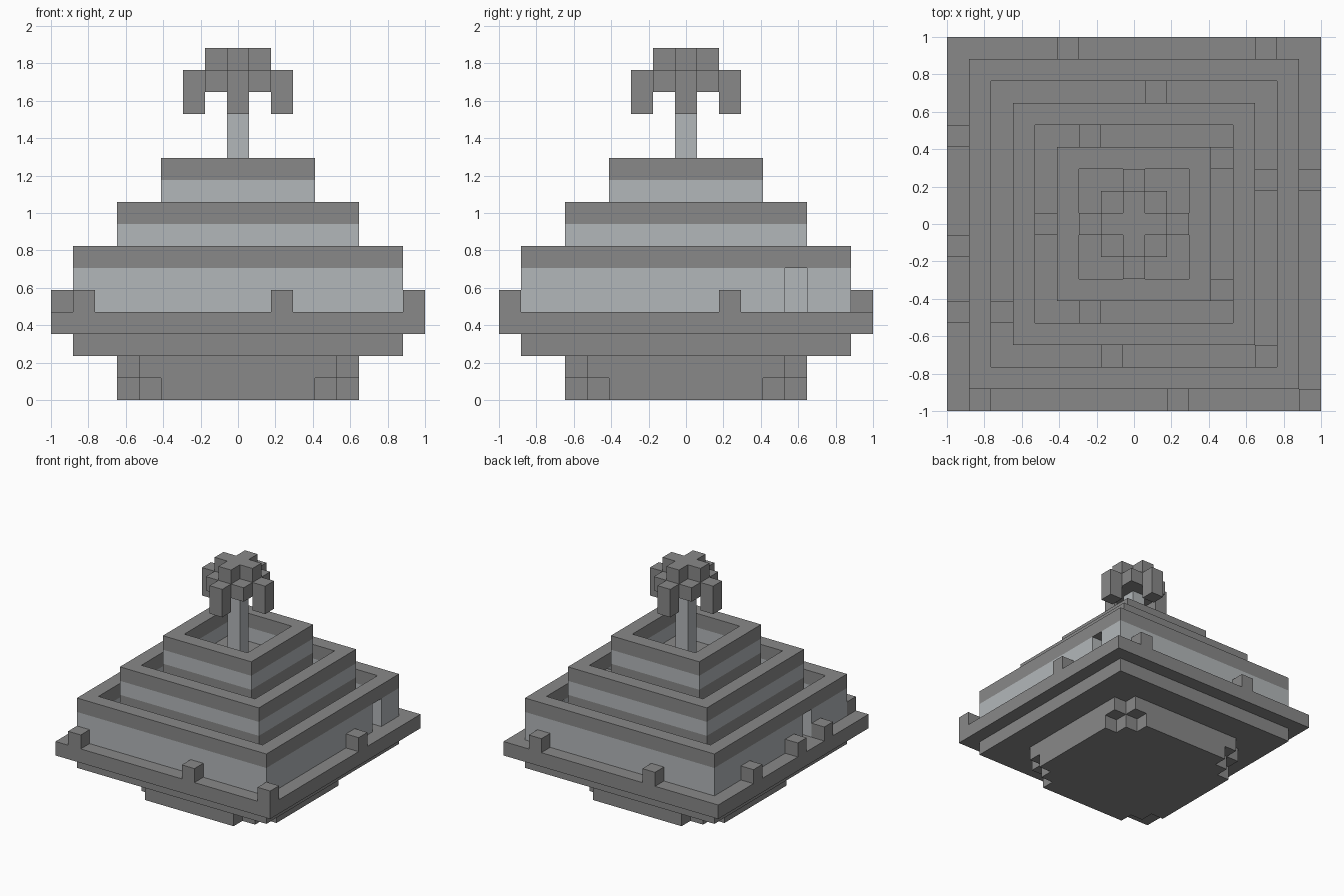
import bpy
import bmesh

if "Cube" in bpy.data.objects:
    bpy.data.objects.remove(bpy.data.objects["Cube"], do_unlink=True)

U = 2 / 17  # one block


def material(name, rgb):
    m = bpy.data.materials.new(name)
    m.use_nodes = True
    col = (*rgb, 1)
    m.diffuse_color = col
    m.node_tree.nodes["Principled BSDF"].inputs["Base Color"].default_value = col
    return m


DARK = material("stone grey", (0.25, 0.25, 0.25))
LIGHT = material("pale grey", (0.45, 0.475, 0.49))


def finish(name, bm, mat):
    bmesh.ops.recalc_face_normals(bm, faces=bm.faces)
    me = bpy.data.meshes.new(name)
    bm.to_mesh(me)
    bm.free()
    me.materials.append(mat)
    bpy.context.collection.objects.link(bpy.data.objects.new(name, me))


def blocks(name, boxes, mat):
    """Boxes are x0, x1, y0, y1, z0, z1 in blocks from the centre."""
    bm = bmesh.new()
    for x0, x1, y0, y1, z0, z1 in boxes:
        vs = bmesh.ops.create_cube(bm, size=1)["verts"]
        for v in vs:
            v.co.x = U * (x1 if v.co.x > 0 else x0)
            v.co.y = U * (y1 if v.co.y > 0 else y0)
            v.co.z = U * (z1 if v.co.z > 0 else z0)
    finish(name, bm, mat)


def slab(name, r, z0, z1, mat):
    blocks(name, [(-r, r, -r, r, z0, z1)], mat)


def cell(i, j, k, h=1):
    """One block by its grid column, row and layer."""
    return (i - 8.5, i - 7.5, j - 8.5, j - 7.5, k, k + h)


def ring(name, r, z0, z1, mat, gaps=None):
    """Square wall one block thick; gaps maps a side to a missing row."""
    gaps = gaps or {}
    n = r - 1
    boxes = [(-r, r, -r, -n, z0, z1), (-r, r, n, r, z0, z1)]
    for s in (-1, 1):
        x0, x1 = sorted((s * r, s * n))
        if s in gaps:
            g = gaps[s] - 8.5
            spans = [(-n, g), (g + 1, n)]
        else:
            spans = [(-n, n)]
        boxes += [(x0, x1, a, b, z0, z1) for a, b in spans if b > a]
    blocks(name, boxes, mat)


def stepped_slab(name, r, steps, z0, z1, mat):
    """Square plate with stair-cut corners."""
    quarter = [(r, r - steps)]
    for i in range(steps):
        quarter += [(r - i - 1, r - steps + i), (r - i - 1, r - steps + i + 1)]
    pts = []
    for _ in range(4):
        pts += quarter
        quarter = [(-y, x) for x, y in quarter]
    bm = bmesh.new()
    face = bm.faces.new([bm.verts.new((x * U, y * U, z0 * U)) for x, y in pts])
    up = bmesh.ops.extrude_face_region(bm, geom=[face])["geom"]
    bmesh.ops.translate(bm, vec=(0, 0, (z1 - z0) * U),
                        verts=[g for g in up if isinstance(g, bmesh.types.BMVert)])
    finish(name, bm, mat)


# Foot and base ledges
stepped_slab("foot_bottom", 5.5, 2, 0, 1, DARK)
stepped_slab("foot_top", 5.5, 1, 1, 2, DARK)
slab("base_step", 7.5, 2, 3, DARK)
slab("base_ledge", 8.5, 3, 4, DARK)

# Small posts around the ledge
posts = [(1, 0), (10, 0), (16, 0), (16, 10), (5, 16), (14, 16), (0, 4), (0, 7), (0, 12)]
blocks("ledge_posts", [cell(i, j, 4) for i, j in posts], DARK)

# Three basins, each a pale wall with a dark rim
ring("lower_basin_wall", 7.5, 4, 6, LIGHT, {1: 13, -1: 5})
ring("lower_basin_rim", 7.5, 6, 7, DARK)
slab("middle_basin_floor", 5.5, 6, 7, DARK)
ring("middle_basin_wall", 5.5, 7, 8, LIGHT)
ring("middle_basin_rim", 5.5, 8, 9, DARK)
slab("upper_basin_floor", 3.5, 8, 9, DARK)
ring("upper_basin_wall", 3.5, 9, 10, LIGHT)
ring("upper_basin_rim", 3.5, 10, 11, DARK)

# Loose blocks inside the basins
lower = [(9, 14), (2, 4), (7, 2), (14, 2), (14, 10)]
middle = [(6, 12), (4, 8), (6, 4), (12, 11), (12, 5)]
blocks("lower_basin_blocks", [cell(i, j, 4) for i, j in lower], DARK)
blocks("middle_basin_blocks", [cell(i, j, 7) for i, j in middle], DARK)

# Central column and its spreading head
blocks("column", [cell(8, 8, 9, 5)], LIGHT)
slab("head_plate", 1.5, 14, 15, DARK)
sides = [(1, 0), (-1, 0), (0, 1), (0, -1)]
blocks("head_cross", [cell(8, 8, 15)] + [cell(8 + a, 8 + b, 15) for a, b in sides], DARK)
blocks("head_arms", [cell(8 + 2 * a, 8 + 2 * b, 13, 2) for a, b in sides], DARK)
